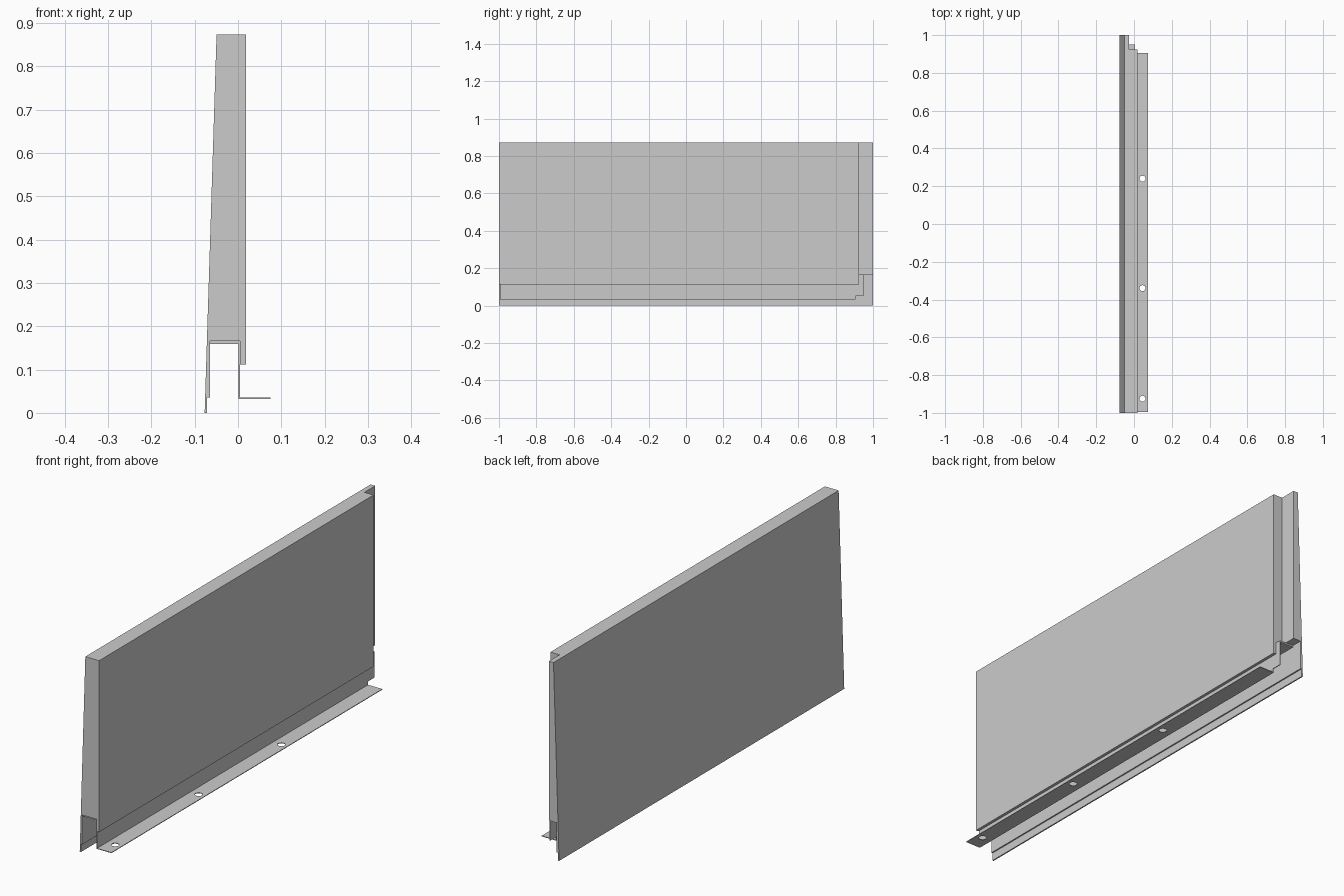
import bpy, bmesh
from mathutils import Matrix, Vector

if "Cube" in bpy.data.objects:
    bpy.data.objects.remove(bpy.data.objects["Cube"])


def finish(name, bm):
    bmesh.ops.recalc_face_normals(bm, faces=bm.faces)
    mesh = bpy.data.meshes.new(name)
    bm.to_mesh(mesh)
    bm.free()
    ob = bpy.data.objects.new(name, mesh)
    bpy.context.collection.objects.link(ob)
    return ob


def extrude_profile(name, pts, y0, y1):
    """Extrude an x-z outline along y."""
    bm = bmesh.new()
    face = bm.faces.new([bm.verts.new((x, y0, z)) for x, z in pts])
    res = bmesh.ops.extrude_face_region(bm, geom=[face])
    verts = [g for g in res["geom"] if isinstance(g, bmesh.types.BMVert)]
    bmesh.ops.translate(bm, verts=verts, vec=(0, y1 - y0, 0))
    return finish(name, bm)


def box(name, lo, hi):
    lo, hi = Vector(lo), Vector(hi)
    bm = bmesh.new()
    mat = Matrix.Translation((lo + hi) / 2) @ Matrix.Diagonal((*(hi - lo), 1))
    bmesh.ops.create_cube(bm, size=1, matrix=mat)
    return finish(name, bm)


def cylinder(name, x, y, z, r, h):
    bm = bmesh.new()
    bmesh.ops.create_cone(bm, cap_ends=True, segments=32, radius1=r, radius2=r,
                          depth=h, matrix=Matrix.Translation((x, y, z)))
    return finish(name, bm)


def cut(ob, cutter):
    cutter.hide_render = True
    mod = ob.modifiers.new("cut", "BOOLEAN")
    mod.operation, mod.solver, mod.object = "DIFFERENCE", "EXACT", cutter
    bpy.context.view_layer.objects.active = ob
    bpy.ops.object.modifier_apply(modifier=mod.name)
    bpy.data.objects.remove(cutter)


# Tapered siding board with a channel underneath and a drip lip
board = extrude_profile("siding_board", [
    (-.077, 0), (-.0495, .873), (.018, .873), (.018, .112), (.005, .112),
    (.005, .166), (-.065, .166), (-.065, .035), (-.071, .035), (-.071, 0)], -1, 1)

# Rabbet at the overlapping end
cut(board, box("rabbet_cutter", (-.027, .925, .05), (.1, 1.1, 1)))

# Thin sheet: channel cap, leg and nailing flange
strip = extrude_profile("nailing_strip", [
    (-.065, .159), (.0015, .159), (.0015, .032), (.075, .032),
    (.075, .035), (.005, .035), (.005, .166), (-.065, .166)], -.995, .95)
cut(strip, box("end_cutter", (-.1, .905, 0), (.2, 1.1, .05)))

# Nail holes
for y in (.24, -.34, -.925):
    cut(strip, cylinder("hole_cutter", .045, y, .033, .016, .03))
